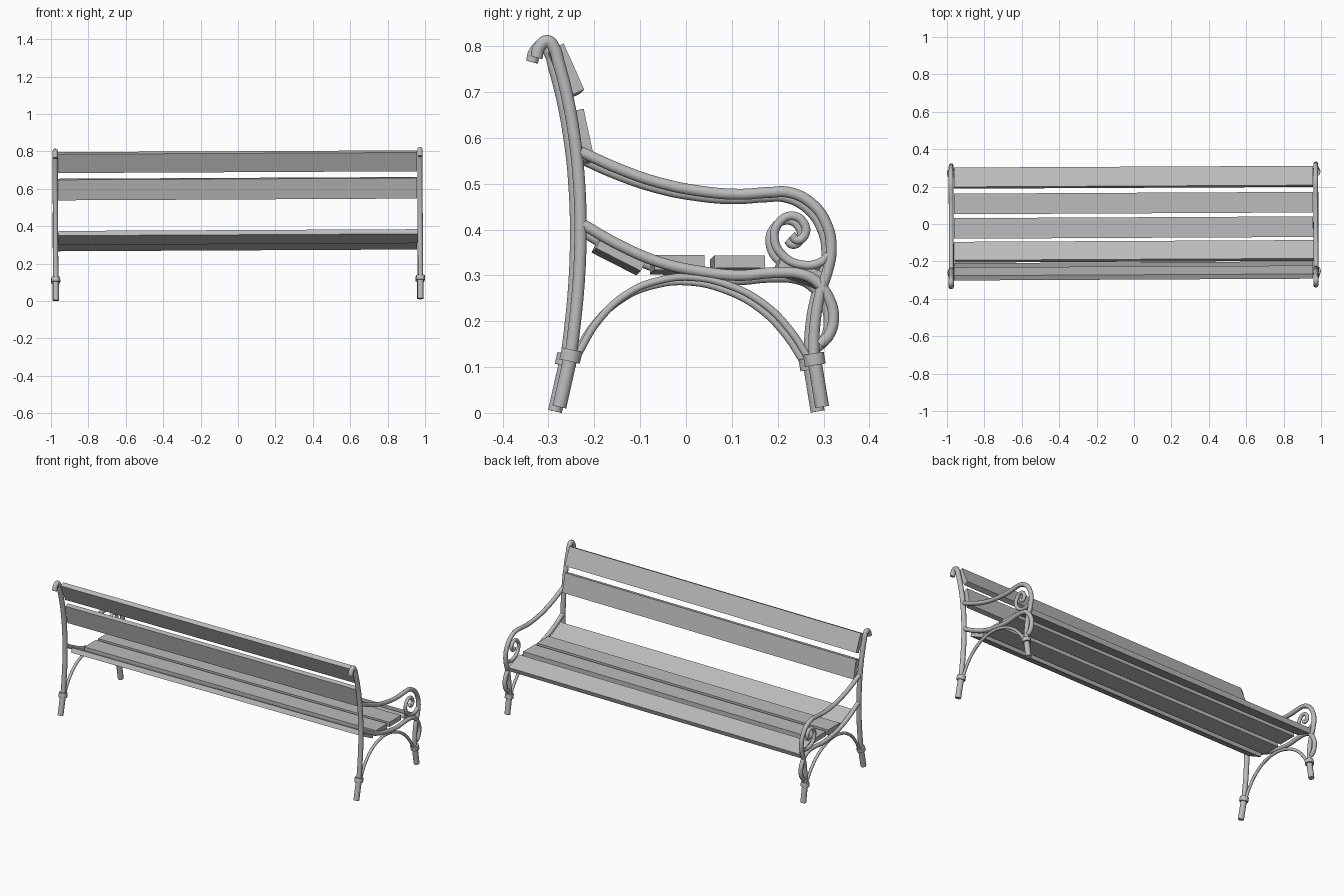
import bpy
from math import radians
from mathutils import Matrix, Vector

cube = bpy.data.objects.get("Cube")
if cube:
    bpy.data.objects.remove(cube, do_unlink=True)

# The whole bench leans and turns very slightly
LEAN = (Matrix.Translation((0, -0.005, -0.005))
        @ Matrix.Rotation(0.005, 4, 'Z') @ Matrix.Rotation(-0.005, 4, 'Y'))
FRAME_X = 0.975
PLANK_LENGTH = 1.92


def make_material(name, value):
    mat = bpy.data.materials.new(name)
    mat.use_nodes = True
    colour = (value, value, value, 1)
    mat.diffuse_color = colour
    mat.node_tree.nodes["Principled BSDF"].inputs["Base Color"].default_value = colour
    return mat


GREY = make_material("plain grey", 0.5)


def tube(name, points, radius, smooth=True):
    """Round bar through (y, z) points, placed in both end frames."""
    curve = bpy.data.curves.new(name, 'CURVE')
    curve.dimensions = '3D'
    curve.bevel_depth = radius
    curve.bevel_resolution = 3
    curve.resolution_u = 6
    curve.use_fill_caps = True
    spline = curve.splines.new('BEZIER')
    spline.bezier_points.add(len(points) - 1)
    for bp, (y, z) in zip(spline.bezier_points, points):
        bp.co = (0, y, z)
        bp.handle_left_type = bp.handle_right_type = 'AUTO' if smooth else 'VECTOR'
    curve.materials.append(GREY)
    for side, sign in (("left", 1), ("right", -1)):
        obj = bpy.data.objects.new(f"{side}_{name}", curve)
        bpy.context.collection.objects.link(obj)
        obj.matrix_world = LEAN @ Matrix.Translation((sign * FRAME_X, 0, 0))


def foot(name, top, bottom):
    """Straight thicker leg end with a collar around its top."""
    top, bottom = Vector(top), Vector(bottom)
    axis = (top - bottom).normalized()
    tube(name + "_foot", [top, bottom], 0.016, smooth=False)
    tube(name + "_collar", [top + axis * 0.013, top - axis * 0.013], 0.024, smooth=False)


def plank(name, y, z, tilt, width=0.11, thickness=0.028):
    """Long board; tilt turns its width down towards the sitter."""
    bpy.ops.mesh.primitive_cube_add(size=1)
    obj = bpy.context.object
    obj.name = name
    obj.data.transform(Matrix.Diagonal((PLANK_LENGTH, width, thickness, 1)))
    obj.data.materials.append(GREY)
    obj.matrix_world = (LEAN @ Matrix.Translation((0, y, z))
                        @ Matrix.Rotation(radians(-tilt), 4, 'X'))


# Rear post with hooked top
tube("rear_post", [(-.326, .775), (-.32, .797), (-.302, .811), (-.287, .795),
                   (-.278, .765), (-.261, .70), (-.243, .60), (-.233, .50),
                   (-.23, .40), (-.233, .30), (-.242, .20), (-.252, .12)], 0.014)

# Armrest sweeping over the front and down into the front leg
tube("armrest", [(-.23, .57), (-.145, .532), (-.058, .502), (.03, .484),
                 (.117, .477), (.182, .481), (.225, .481), (.274, .457),
                 (.307, .411), (.317, .357), (.309, .31), (.294, .265),
                 (.281, .19), (.279, .12)], 0.0125)

# Seat rail curling under at the front
tube("seat_rail", [(-.226, .412), (-.145, .366), (-.058, .329), (.03, .309),
                   (.117, .30), (.193, .306), (.25, .303), (.283, .288),
                   (.312, .25), (.322, .208), (.311, .168), (.292, .15)], 0.0125)

# Scroll under the armrest
tube("scroll", [(.313, .345), (.29, .327), (.255, .323), (.215, .34),
                (.193, .379), (.204, .416), (.233, .43), (.257, .414),
                (.26, .39), (.243, .377), (.231, .388)], 0.010)

# Arched brace between the legs
tube("arch_brace", [(-.24, .12), (-.189, .204), (-.123, .263), (-.058, .289),
                    (.012, .296), (.095, .278), (.171, .237), (.226, .182),
                    (.27, .115)], 0.0085)

# Feet with collars
foot("rear", (-.251, .125), (-.276, .013))
foot("front", (.28, .117), (.297, .013))

# Seat planks
plank("front_seat_plank", .255, .308, 20)
plank("middle_front_seat_plank", .117, .33, 0)
plank("middle_rear_seat_plank", -.014, .328, 0, thickness=.033)
plank("rear_seat_plank", -.141, .347, 27)

# Backrest planks
plank("lower_back_plank", -.225, .606, 78, width=.112)
plank("upper_back_plank", -.257, .75, 66)
